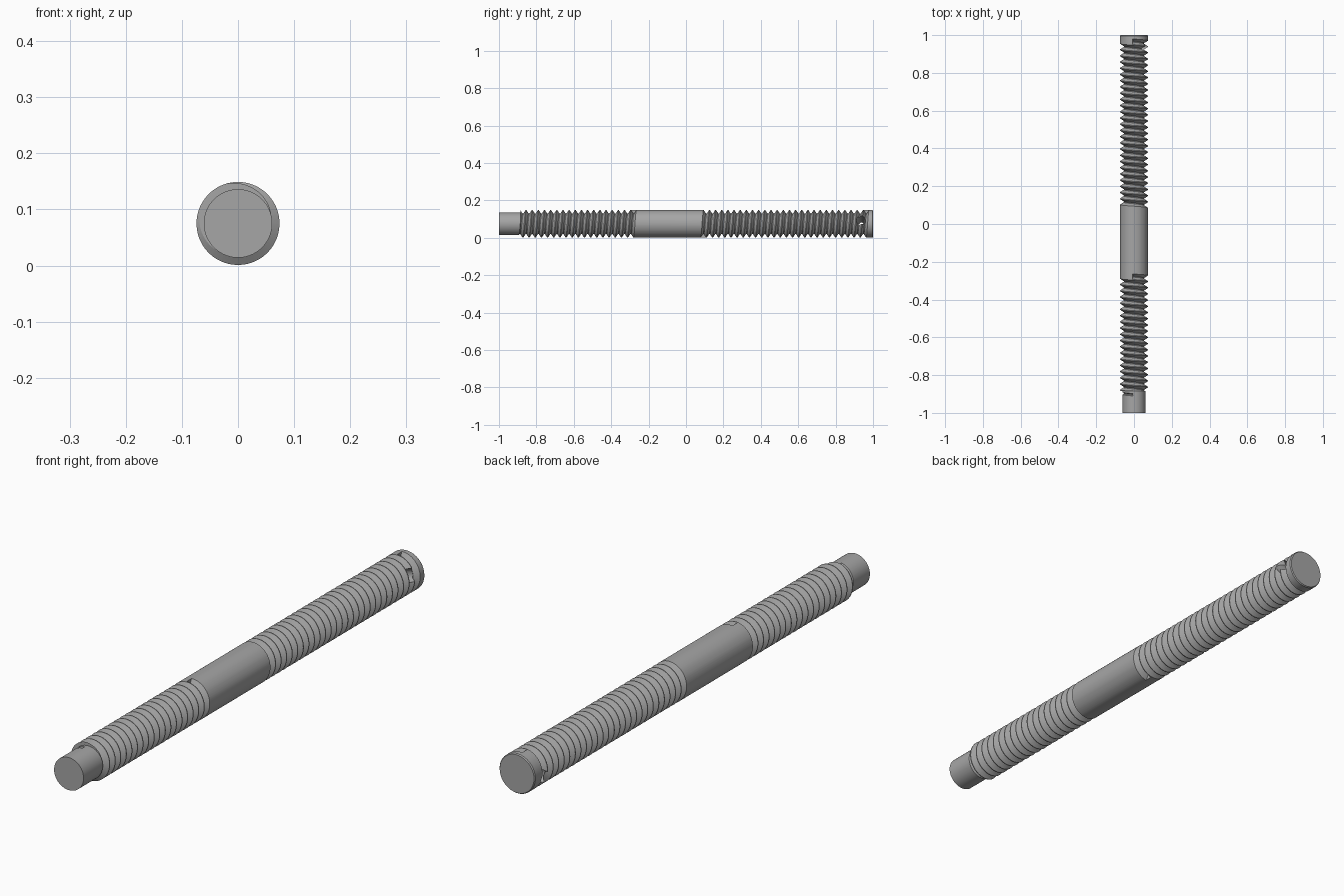
import bpy
import bmesh
from math import cos, sin, pi, radians

CENTRE_Z = 0.075
CREST, ROOT, END_R = 0.074, 0.054, 0.061
PITCH = 0.0329
SIDES = 64

cube = bpy.data.objects.get("Cube")
if cube:
    bpy.data.objects.remove(cube)

steel = bpy.data.materials.new("grey steel")
steel.use_nodes = True
steel.diffuse_color = (0.38, 0.38, 0.38, 1)
steel.node_tree.nodes["Principled BSDF"].inputs["Base Color"].default_value = (0.38, 0.38, 0.38, 1)


def make_object(name, bm):
    bmesh.ops.recalc_face_normals(bm, faces=bm.faces)
    mesh = bpy.data.meshes.new(name)
    bm.to_mesh(mesh)
    bm.free()
    mesh.materials.append(steel)
    obj = bpy.data.objects.new(name, mesh)
    bpy.context.collection.objects.link(obj)
    return obj


def sweep(name, rings):
    """Closed skin through a list of equal rings, capped at both ends."""
    bm = bmesh.new()
    rows = [[bm.verts.new(p) for p in ring] for ring in rings]
    n = len(rows[0])
    for a, b in zip(rows, rows[1:]):
        for i in range(n):
            j = (i + 1) % n
            bm.faces.new((a[i], a[j], b[j], b[i]))
    bm.faces.new(rows[0])
    bm.faces.new(rows[-1])
    return make_object(name, bm)


def around(radius, angle, y):
    return (radius * cos(angle), y, CENTRE_Z + radius * sin(angle))


def groove(name, start_y, start_angle, turns, hand):
    """Helical V cutter; its top stands slightly outside the crest."""
    half = PITCH / 2
    profile = [(0.077, -half * 0.94), (CREST, -half * 0.9), (ROOT, -half * 0.12),
               (ROOT, half * 0.12), (CREST, half * 0.9), (0.077, half * 0.94)]
    steps = int(turns * 48)
    rings = []
    for s in range(steps + 1):
        t = s / 48
        angle = start_angle + hand * 2 * pi * t
        rings.append([around(r, angle, start_y + PITCH * t + dy) for r, dy in profile])
    return sweep(name, rings)


# Plain stepped rod, with a tiny bevel on the back end
outline = [(END_R, -1.0), (END_R, -0.885), (CREST, -0.885), (CREST, 0.996), (0.071, 1.0)]
rod = sweep("threaded_rod", [[around(r, 2 * pi * (i + 0.5) / SIDES, y) for i in range(SIDES)]
                             for r, y in outline])

# Thread cutters on either side of the plain grip
cutters = [groove("front_thread_cutter", -0.904, pi / 2 + 0.1, 19, 1),
           groove("back_thread_cutter", 0.093, -pi / 2 + 0.1, 26.5, 1)]

# Tilted cross hole near the back end
tilt = radians(18)
hole = []
for side in (-0.12, 0.12):
    ring = []
    for i in range(32):
        a = 2 * pi * i / 32
        u, v = 0.024 * cos(a), 0.024 * sin(a)
        ring.append((side * cos(tilt) - v * sin(tilt), 0.935 + u,
                     CENTRE_Z + side * sin(tilt) + v * cos(tilt)))
    hole.append(ring)
cutters.append(sweep("cross_hole_cutter", hole))

for cutter in cutters:
    cutter.hide_render = True
    cutter.hide_set(True)
    mod = rod.modifiers.new(cutter.name, "BOOLEAN")
    mod.operation = "DIFFERENCE"
    mod.solver = "EXACT"
    mod.object = cutter

# Bake the cuts and shade the result
bpy.ops.object.select_all(action="DESELECT")
bpy.context.view_layer.objects.active = rod
rod.select_set(True)
for mod in list(rod.modifiers):
    bpy.ops.object.modifier_apply(modifier=mod.name)
for cutter in cutters:
    bpy.data.objects.remove(cutter)
bpy.ops.object.shade_smooth_by_angle(angle=radians(25))
